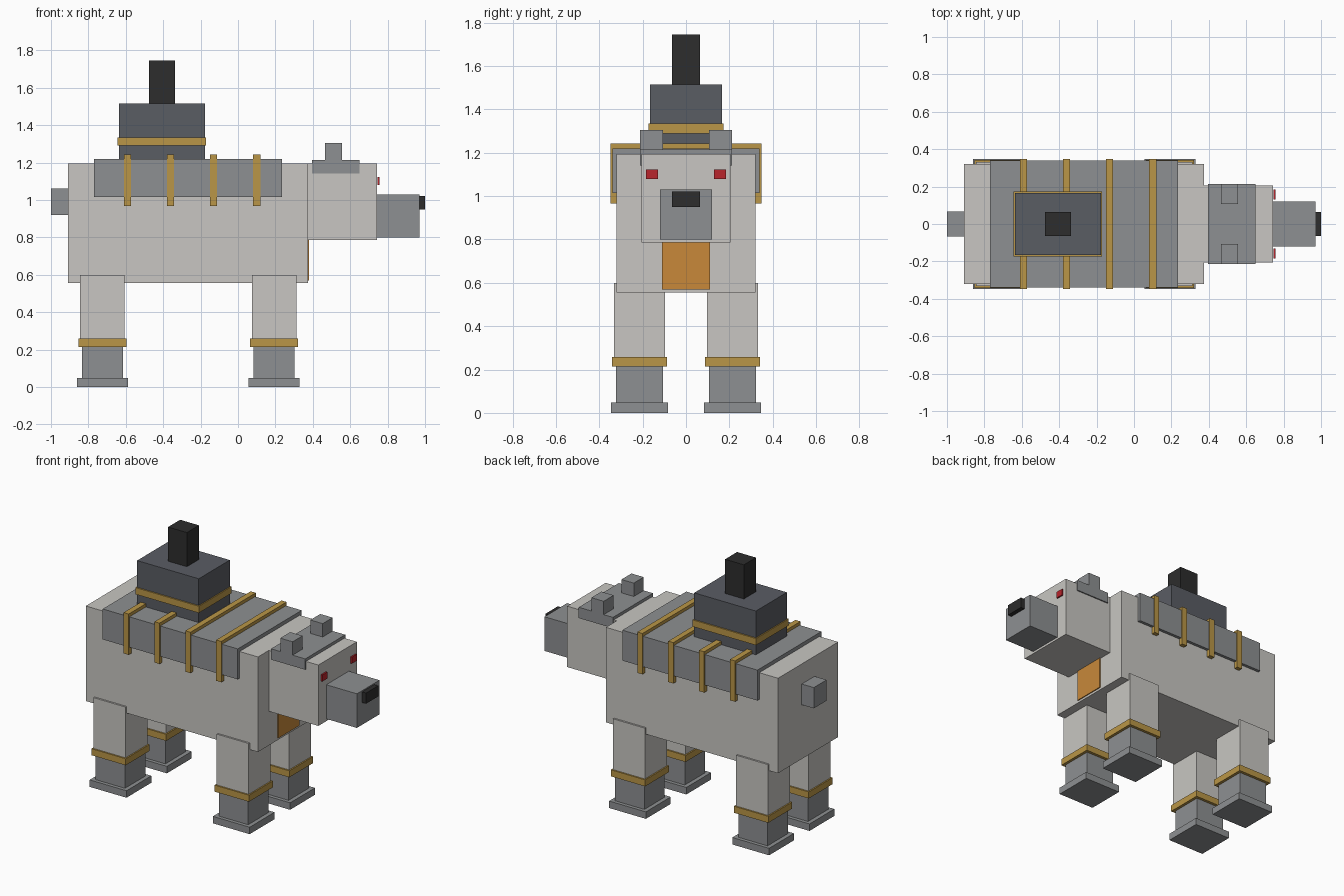
import bpy, bmesh
from mathutils import Vector

default = bpy.data.objects.get("Cube")
if default:
    bpy.data.objects.remove(default, do_unlink=True)


def material(name, r, g, b):
    m = bpy.data.materials.new(name)
    m.use_nodes = True
    m.diffuse_color = (r, g, b, 1)
    bsdf = next(n for n in m.node_tree.nodes if n.type == 'BSDF_PRINCIPLED')
    bsdf.inputs["Base Color"].default_value = (r, g, b, 1)
    bsdf.inputs["Roughness"].default_value = 0.8
    return m


pale = material("pale grey", 0.578, 0.565, 0.539)
steel = material("steel grey", 0.27, 0.279, 0.287)
slate = material("dark slate", 0.102, 0.109, 0.127)
black = material("black", 0.026, 0.026, 0.026)
gold = material("gold trim", 0.491, 0.305, 0.063)
orange = material("orange", 0.578, 0.25, 0.042)
red = material("red", 0.479, 0.018, 0.025)


def box(name, mat, x, y, z):
    """Box spanning the (low, high) ranges on each axis."""
    low, high = (Vector(c) for c in zip(x, y, z))
    bm = bmesh.new()
    bmesh.ops.create_cube(bm, size=1)
    bmesh.ops.scale(bm, vec=high - low, verts=bm.verts)
    mesh = bpy.data.meshes.new(name)
    bm.to_mesh(mesh)
    bm.free()
    mesh.materials.append(mat)
    ob = bpy.data.objects.new(name, mesh)
    ob.location = (low + high) / 2
    bpy.context.collection.objects.link(ob)
    return ob


def wide(half):
    return (-half, half)


def around(centre, half):
    return (centre - half, centre + half)


# Trunk, tail and chest panel
box("body", pale, (-0.91, 0.373), wide(0.32), (0.555, 1.195))
box("tail", steel, (-1, -0.91), wide(0.068), (0.92, 1.06))
box("chest_panel", orange, (0.373, 0.38), wide(0.11), (0.57, 0.785))

# Head
box("head", pale, (0.373, 0.742), wide(0.205), (0.785, 1.195))
box("snout", steel, (0.742, 0.97), wide(0.12), (0.8, 1.03))
box("nose", black, (0.97, 1), wide(0.065), (0.95, 1.022))
box("brow_plate", steel, (0.395, 0.65), wide(0.213), (1.142, 1.215))

# Saddle armour with straps
box("saddle", steel, (-0.77, 0.236), wide(0.34), (1.015, 1.22))
for i in range(4):
    box(f"saddle_strap_{i + 1}", gold, around(-0.59 + 0.23 * i, 0.019),
        wide(0.348), (0.967, 1.242))

# Boiler and chimney
box("boiler", slate, (-0.636, -0.177), wide(0.165), (1.22, 1.515))
box("boiler_band", gold, (-0.643, -0.17), wide(0.174), (1.29, 1.335))
box("chimney", black, around(-0.406, 0.07), wide(0.064), (1.515, 1.745))

# Paired parts
for side, s in (("left", 1), ("right", -1)):
    box(f"{side}_eye", red, (0.747, 0.757), around(s * 0.157, 0.027), (1.08, 1.124))
    box(f"{side}_ear", steel, around(0.51, 0.046), around(s * 0.16, 0.053), (1.215, 1.305))
    for end, x in (("front", 0.193), ("rear", -0.725)):
        y = s * 0.215
        leg = f"{end}_{side}"
        box(f"{leg}_upper_leg", pale, around(x, 0.119), around(y, 0.117), (0.215, 0.6))
        box(f"{leg}_leg_band", gold, around(x, 0.128), around(y, 0.127), (0.214, 0.258))
        box(f"{leg}_lower_leg", steel, around(x, 0.109), around(y, 0.108), (0.04, 0.216))
        box(f"{leg}_foot", steel, around(x, 0.137), around(y, 0.132), (0, 0.047))
